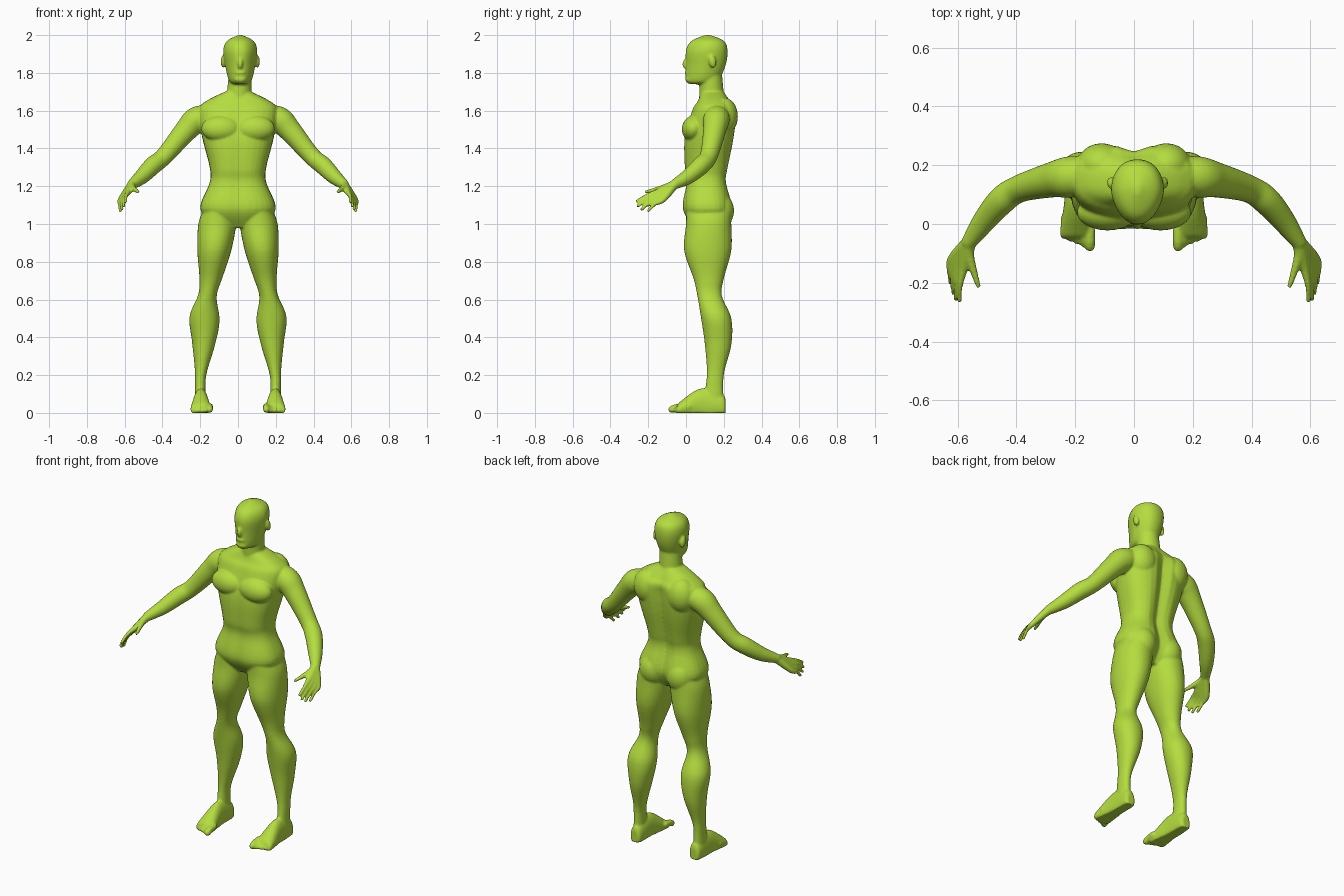
import bpy
import bmesh
from math import cos, sin, pi, exp
from mathutils import Vector, Matrix

default_cube = bpy.data.objects.get("Cube")
if default_cube:
    bpy.data.objects.remove(default_cube, do_unlink=True)

SEGMENTS = 32
ANGLES = [2 * pi * i / SEGMENTS for i in range(SEGMENTS)]
HEAD_CENTRE = 0.012
body_parts = bmesh.new()


def spline(rows, steps=6):
    """Catmull-Rom interpolation of every column of a table."""
    padded = [rows[0], *rows, rows[-1]]
    result = []
    for before, start, end, after in zip(padded, padded[1:], padded[2:], padded[3:]):
        for step in range(steps):
            t = step / steps
            result.append([
                q + t * (r - p) / 2
                + t * t * (p - 2.5 * q + 2 * r - s / 2)
                + t ** 3 * (3 * (q - r) + s - p) / 2
                for p, q, r, s in zip(before, start, end, after)])
    result.append(list(rows[-1]))
    return result


def skin(rings):
    """Closed surface through a sequence of rings."""
    loops = [[body_parts.verts.new(point) for point in ring] for ring in rings]
    for lower, upper in zip(loops, loops[1:]):
        for i in range(SEGMENTS):
            body_parts.faces.new((lower[i - 1], lower[i], upper[i], upper[i - 1]))
    body_parts.faces.new(loops[0])
    body_parts.faces.new(loops[-1])


def rounded(value, squareness):
    """Pushes a sine or cosine outward for a boxier section."""
    size = abs(value) ** (2 / squareness)
    return size if value >= 0 else -size


def level_sections(rows, shape, squareness):
    """Stack of level sections: height, half width, front and back."""
    rings = []
    for z, half_width, front, back in spline(rows):
        ring = []
        for angle in ANGLES:
            across = rounded(cos(angle), squareness) * half_width
            depth = rounded(sin(angle), squareness)
            y = (front + back) / 2 + depth * (back - front) / 2
            x, y = shape(across, y, z, depth)
            ring.append(Vector((x, y, z)))
        rings.append(ring)
    skin(rings)


def blob(centre, radii, tilt=0):
    """Ellipsoid of muscle or cartilage."""
    matrix = (Matrix.Translation(centre) @ Matrix.Rotation(tilt, 4, 'X')
              @ Matrix.Diagonal((*radii, 1)))
    bmesh.ops.create_uvsphere(body_parts, u_segments=24, v_segments=14,
                              radius=1, matrix=matrix)


def tube(rows, side=1):
    """Round limb along a path of x, y, z and radius, with domed ends."""
    path = spline(rows)
    points = [Vector((side * x, y, z)) for x, y, z, radius in path]
    rings = []
    for k, centre in enumerate(points):
        following = points[min(k + 1, len(points) - 1)]
        along = following - points[max(k - 1, 0)]
        u = along.cross(Vector((0, 0, 1))).normalized()
        v = u.cross(along).normalized()
        radius = path[k][-1]
        rings.append([centre + radius * (u * cos(a) + v * sin(a)) for a in ANGLES])
    skin(rings)
    for end in (0, -1):
        blob(points[end], [path[end][-1]] * 3)


# Torso, with a spine furrow at the back and a shallow midline in front
def torso_shape(x, y, z, depth):
    furrow = exp(-(x / 0.04) ** 2) * max(0, min(1, (1.7 - z) * 8))
    return x, y - furrow * depth * (0.03 if depth > 0 else 0.006)


level_sections([
    (0.98, 0.12, 0.04, 0.2),
    (1.08, 0.2, -0.02, 0.25),
    (1.22, 0.15, 0, 0.22),
    (1.3, 0.15, -0.01, 0.23),
    (1.46, 0.19, -0.01, 0.26),
    (1.6, 0.21, 0.03, 0.27),
    (1.65, 0.17, 0.06, 0.24),
    (1.7, 0.07, 0.08, 0.2)], torso_shape, 2.5)

# Neck
tube([(0, 0.14, 1.58, 0.07), (HEAD_CENTRE, 0.13, 1.8, 0.06)])


# Head, narrower toward the face
def head_shape(x, y, z, depth):
    return HEAD_CENTRE + x * (1 + 0.22 * min(0, depth)), y


level_sections([
    (1.74, 0.03, 0.02, 0.12),
    (1.76, 0.06, 0, 0.17),
    (1.84, 0.08, 0, 0.21),
    (1.92, 0.09, 0, 0.22),
    (1.97, 0.07, 0.03, 0.2),
    (2, 0.01, 0.1, 0.13)], head_shape, 2.2)

# Nose, lips and chin
blob((HEAD_CENTRE, 0, 1.85), (0.014, 0.018, 0.03), -0.2)
blob((HEAD_CENTRE, 0.01, 1.8), (0.028, 0.017, 0.012))
blob((HEAD_CENTRE, 0.02, 1.766), (0.035, 0.025, 0.02))

# Leg sections, down from the hip to the heel
LEG = [
    (1.08, 0.08, 0, 0.24),
    (1, 0.1, 0, 0.24),
    (0.86, 0.09, -0.01, 0.24),
    (0.71, 0.06, 0.04, 0.2),
    (0.62, 0.05, 0.06, 0.19),
    (0.5, 0.08, 0.08, 0.24),
    (0.36, 0.06, 0.1, 0.24),
    (0.2, 0.03, 0.11, 0.2),
    (0.05, 0.03, 0.09, 0.2)]

# Foot stations from heel to ball: y, half width and height
FOOT = [
    (0.21, 0.02, 0.07),
    (0.19, 0.035, 0.1),
    (0.08, 0.04, 0.13),
    (-0.03, 0.055, 0.06),
    (-0.05, 0.045, 0.03)]

# Arm path from shoulder to wrist
ARM = [
    (0.15, 0.17, 1.57, 0.06),
    (0.22, 0.16, 1.55, 0.07),
    (0.28, 0.15, 1.49, 0.06),
    (0.39, 0.12, 1.36, 0.047),
    (0.45, 0.08, 1.31, 0.048),
    (0.51, 0.01, 1.25, 0.04),
    (0.56, -0.06, 1.21, 0.027)]

# Knuckles and fingertips of the index and little fingers
INDEX_KNUCKLE, LITTLE_KNUCKLE = Vector((0.58, -0.15, 1.17)), Vector((0.62, -0.12, 1.13))
INDEX_TIP, LITTLE_TIP = Vector((0.594, -0.26, 1.12)), Vector((0.623, -0.2, 1.07))
FINGER_ARCH = Vector((1, -1, 1)) * 0.005

for side in (-1, 1):
    # Leg, leaning outward with the knee set further out
    def leg_shape(x, y, z, depth):
        lean = 0.22 - 0.11 * z + 0.015 * exp(-((z - 0.55) / 0.12) ** 2)
        return side * (min(lean, 0.2) + x), y

    level_sections(LEG, leg_shape, 2.1)

    # Foot, flat on the sole
    rings = []
    for y, half_width, height in spline(FOOT):
        rings.append([
            Vector((side * (0.197 + half_width * cos(a)), y,
                    height * max(0, 0.35 + 0.65 * sin(a))))
            for a in ANGLES])
    skin(rings)

    # Toes, shrinking outward from the big toe
    for toe in range(5):
        radius = 0.012 if toe else 0.018
        x, y = 0.15 + 0.022 * toe, 0.009 * toe - 0.076
        tube([(x, y + 0.06, 0.034, radius), (x, y + 0.02, 0.028, radius),
              (x, y, radius, radius)], side)

    # Arm
    tube(ARM, side)
    wrist = (*ARM[-1][:3], 0.024)

    # Fingers fanned between index and little, longest in the middle
    for finger in range(4):
        spread = finger / 3
        knuckle = INDEX_KNUCKLE.lerp(LITTLE_KNUCKLE, spread)
        tip = INDEX_TIP.lerp(LITTLE_TIP, spread)
        tip += (tip - knuckle).normalized() * 0.02 * sin(pi * spread)
        joint = knuckle.lerp(tip, 0.5) + FINGER_ARCH
        tube([wrist, (*knuckle, 0.016), (*joint, 0.01), (*tip, 0.009)], side)

    # Thumb
    tube([wrist, (0.56, -0.11, 1.195, 0.017), (0.53, -0.21, 1.17, 0.009)], side)

    # Chest, shoulder blade, buttock and ear
    blob((side * 0.09, 0.04, 1.505), (0.105, 0.062, 0.07), -0.2)
    blob((side * 0.11, 0.2, 1.57), (0.085, 0.075, 0.1))
    blob((side * 0.09, 0.165, 1.07), (0.085, 0.09, 0.1))
    blob((HEAD_CENTRE + side * 0.09, 0.14, 1.86), (0.014, 0.02, 0.034), 0.2)

# One body surface, fused and softened
bmesh.ops.recalc_face_normals(body_parts, faces=body_parts.faces)
mesh = bpy.data.meshes.new("body")
body_parts.to_mesh(mesh)
body_parts.free()
body = bpy.data.objects.new("body", mesh)
bpy.context.collection.objects.link(body)

fuse = body.modifiers.new("fuse", 'REMESH')
fuse.mode = 'VOXEL'
fuse.voxel_size = 0.006
fuse.use_smooth_shade = True
soften = body.modifiers.new("soften", 'SMOOTH')
soften.factor = 0.5
soften.iterations = 6

# Lime green skin
skin_green = bpy.data.materials.new("lime green")
skin_green.use_nodes = True
colour = (0.46, 0.72, 0.05, 1)
skin_green.diffuse_color = colour
shader = skin_green.node_tree.nodes["Principled BSDF"]
shader.inputs["Base Color"].default_value = colour
mesh.materials.append(skin_green)
